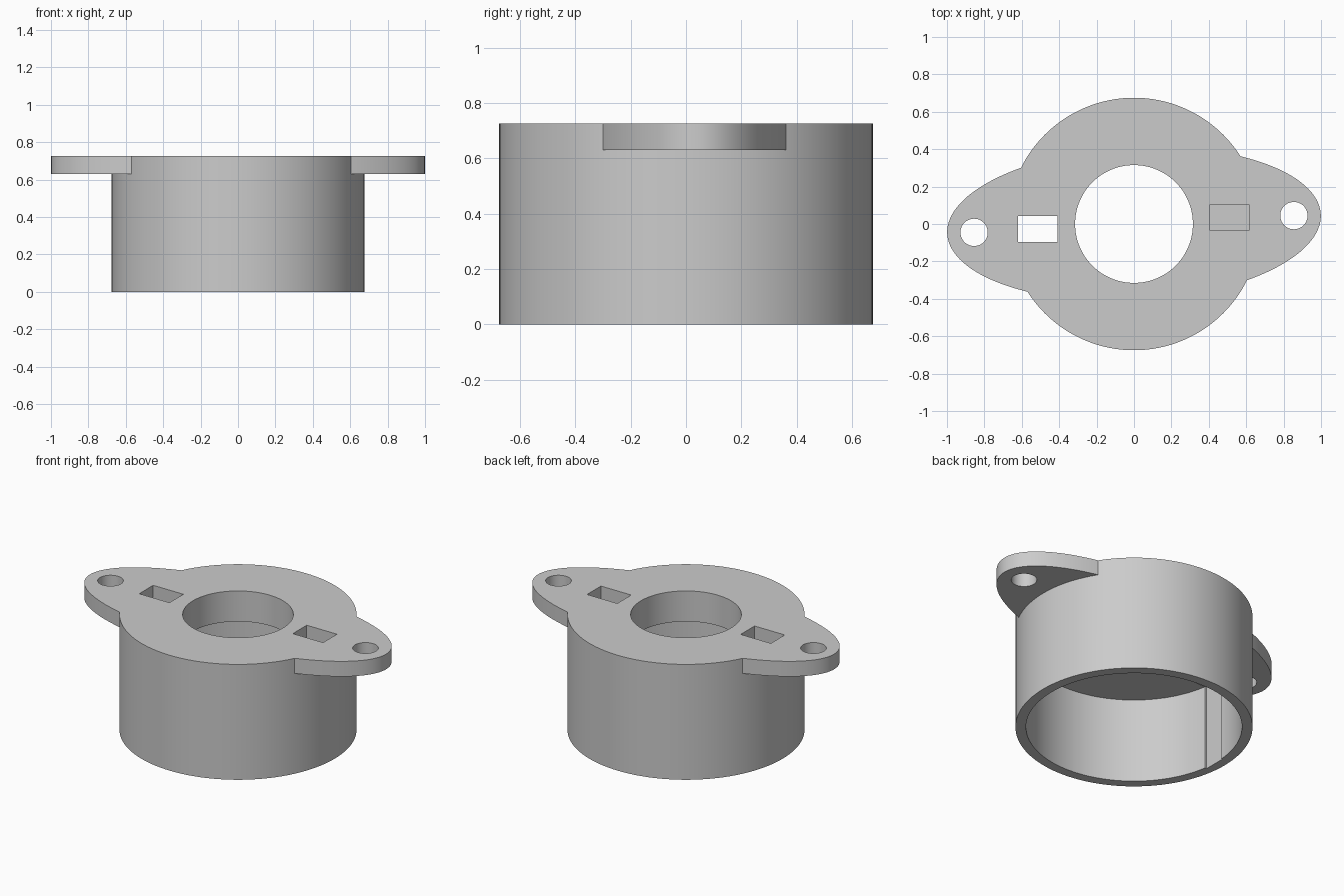
import bpy
import math

if "Cube" in bpy.data.objects:
    bpy.data.objects.remove(bpy.data.objects["Cube"], do_unlink=True)

HEIGHT = 0.725
BODY_R = 0.675
INNER_R = 0.615
CEILING = 0.533
TILT = math.radians(3)

grey = bpy.data.materials.new("light grey")
grey.use_nodes = True
grey.diffuse_color = (0.6, 0.6, 0.6, 1)
grey.node_tree.nodes["Principled BSDF"].inputs["Base Color"].default_value = (0.6, 0.6, 0.6, 1)


def cylinder(name, radius, z0, z1, x=0, y=0, stretch=1, turn=0, sides=128):
    """Upright cylinder between two heights, optionally flattened in y."""
    bpy.ops.mesh.primitive_cylinder_add(
        vertices=sides, radius=radius, depth=z1 - z0,
        location=(x, y, (z0 + z1) / 2), rotation=(0, 0, turn))
    obj = bpy.context.object
    obj.name = name
    obj.scale.y = stretch
    return obj


def box(name, x, y, z0, z1, width, depth):
    bpy.ops.mesh.primitive_cube_add(size=1, location=(x, y, (z0 + z1) / 2))
    obj = bpy.context.object
    obj.name = name
    obj.scale = (width, depth, z1 - z0)
    return obj


def combine(target, tool, operation):
    """Apply a boolean and discard the tool object."""
    mod = target.modifiers.new(operation, "BOOLEAN")
    mod.operation = operation
    mod.solver = "EXACT"
    mod.object = tool
    bpy.context.view_layer.update()
    bpy.context.view_layer.objects.active = target
    bpy.ops.object.modifier_apply(modifier=mod.name)
    bpy.data.objects.remove(tool, do_unlink=True)


# Round body with a slightly turned oval mounting flange
housing = cylinder("flanged_housing", BODY_R, 0, HEIGHT)
flange = cylinder("flange", 1, 0.63, HEIGHT, stretch=0.41, turn=TILT)
combine(housing, flange, "UNION")

# Open underside and central opening
combine(housing, cylinder("cavity", INNER_R, -0.1, CEILING), "DIFFERENCE")
combine(housing, cylinder("opening", 0.315, 0.4, 0.9), "DIFFERENCE")

# Screw holes in both ears
for side in (-1, 1):
    hole = cylinder("screw_hole", 0.073, 0.5, 0.9,
                    side * 0.855, side * 0.855 * math.tan(TILT), sides=48)
    combine(housing, hole, "DIFFERENCE")

# Slot through the right side (grazing the inner wall), blind pocket on the left
combine(housing, box("slot", -0.515, -0.026, -0.1, 0.9, 0.21, 0.138), "DIFFERENCE")
combine(housing, box("pocket", 0.51, 0.035, 0.55, 0.9, 0.21, 0.138), "DIFFERENCE")

# Colour and shading
housing.data.materials.clear()
housing.data.materials.append(grey)
for poly in housing.data.polygons:
    poly.material_index = 0
bpy.ops.object.select_all(action="DESELECT")
housing.select_set(True)
bpy.context.view_layer.objects.active = housing
bpy.ops.object.shade_smooth_by_angle(angle=math.radians(30))
